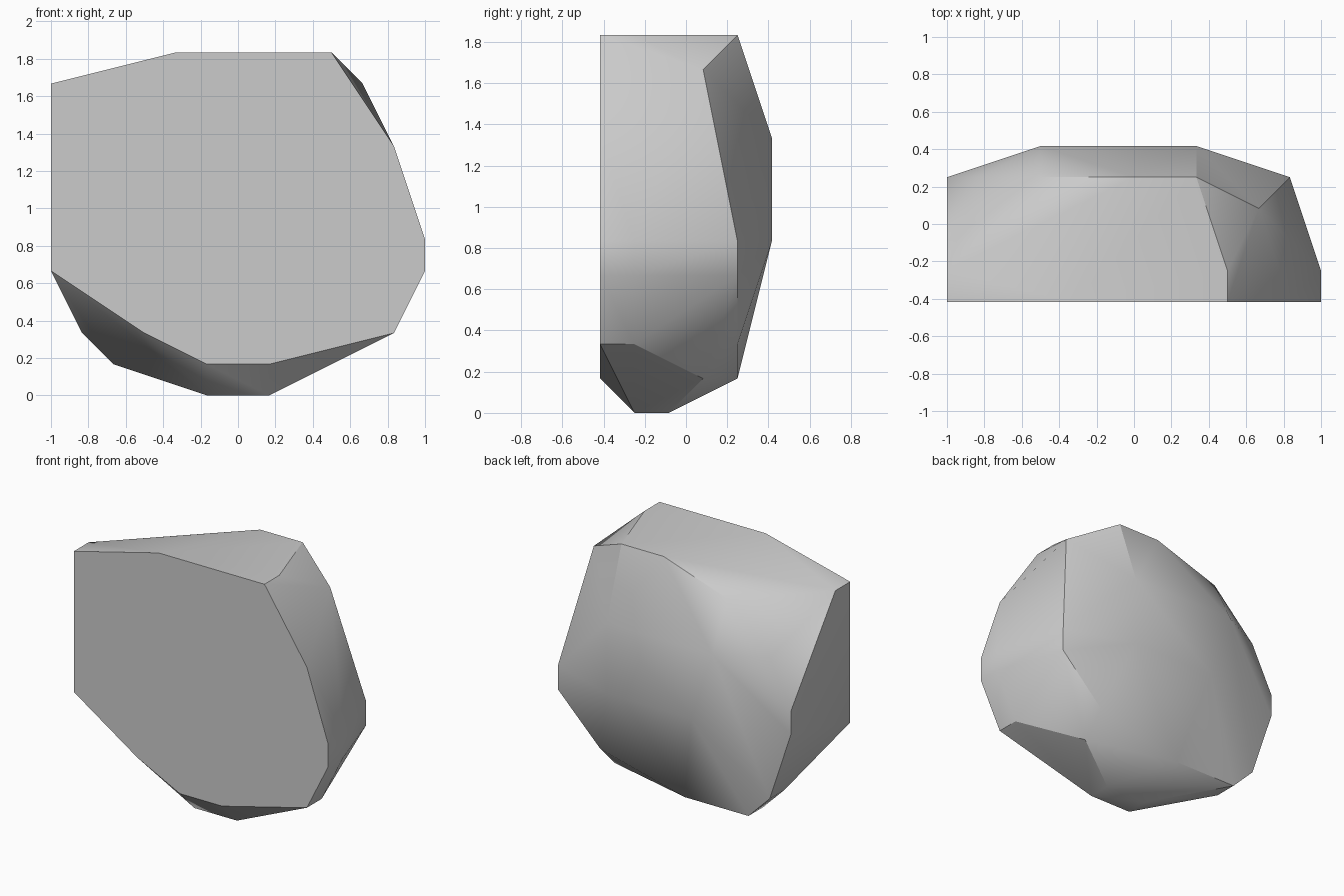
import bpy
import bmesh
import math

# Remove the default cube
default_cube = bpy.data.objects.get("Cube")
if default_cube:
    bpy.data.objects.remove(default_cube, do_unlink=True)

UNIT = 1 / 6


def make_material(name, value):
    material = bpy.data.materials.new(name)
    material.use_nodes = True
    colour = (value, value, value, 1)
    material.diffuse_color = colour
    material.node_tree.nodes["Principled BSDF"].inputs["Base Color"].default_value = colour
    return material


# Cross-section outlines (x, z) of the boulder, from its flat front to its back
front_outline = [(-6, 10), (-2, 11), (3, 11), (5, 8), (6, 5), (6, 4),
                 (5, 2), (1, 1), (-1, 1), (-3, 2), (-6, 4)]
shoulder_outline = [(-6, 10), (3, 11), (6, 5), (6, 4), (5, 2), (1, 0), (-1, 0)]
underside_outline = [(1, 0), (-1, 0)]
middle_outline = [(4, 10), (3, 1), (-4, 1), (-5, 2)]
rear_outline = [(2, 11), (0, 11), (-3, 10), (-5, 8), (-6, 6), (-6, 5),
                (-5, 2), (-4, 1), (-1, 1), (3, 2), (5, 4), (5, 5)]
back_outline = [(2, 8), (-3, 8), (-2, 5), (2, 5)]

sections = [(-2.5, front_outline), (-1.5, shoulder_outline),
            (-0.5, underside_outline), (0.5, middle_outline),
            (1.5, rear_outline), (2.5, back_outline)]

# Wrap the cross-sections in one faceted skin
bm = bmesh.new()
for depth, outline in sections:
    for x, z in outline:
        bm.verts.new((x * UNIT, depth * UNIT, z * UNIT))
hull = bmesh.ops.convex_hull(bm, input=bm.verts[:])
loose = {v for v in hull["geom_interior"] + hull["geom_unused"]
         if isinstance(v, bmesh.types.BMVert)}
bmesh.ops.delete(bm, geom=list(loose), context="VERTS")
bmesh.ops.dissolve_limit(bm, angle_limit=math.radians(1),
                         verts=bm.verts[:], edges=bm.edges[:])
bmesh.ops.recalc_face_normals(bm, faces=bm.faces[:])

mesh = bpy.data.meshes.new("boulder")
bm.to_mesh(mesh)
bm.free()
boulder = bpy.data.objects.new("boulder", mesh)
bpy.context.collection.objects.link(boulder)
mesh.materials.append(make_material("stone grey", 0.6))

# Soft facets with crisp main ridges
bpy.ops.object.select_all(action="DESELECT")
boulder.select_set(True)
bpy.context.view_layer.objects.active = boulder
bpy.ops.object.shade_smooth_by_angle(angle=math.radians(30))
